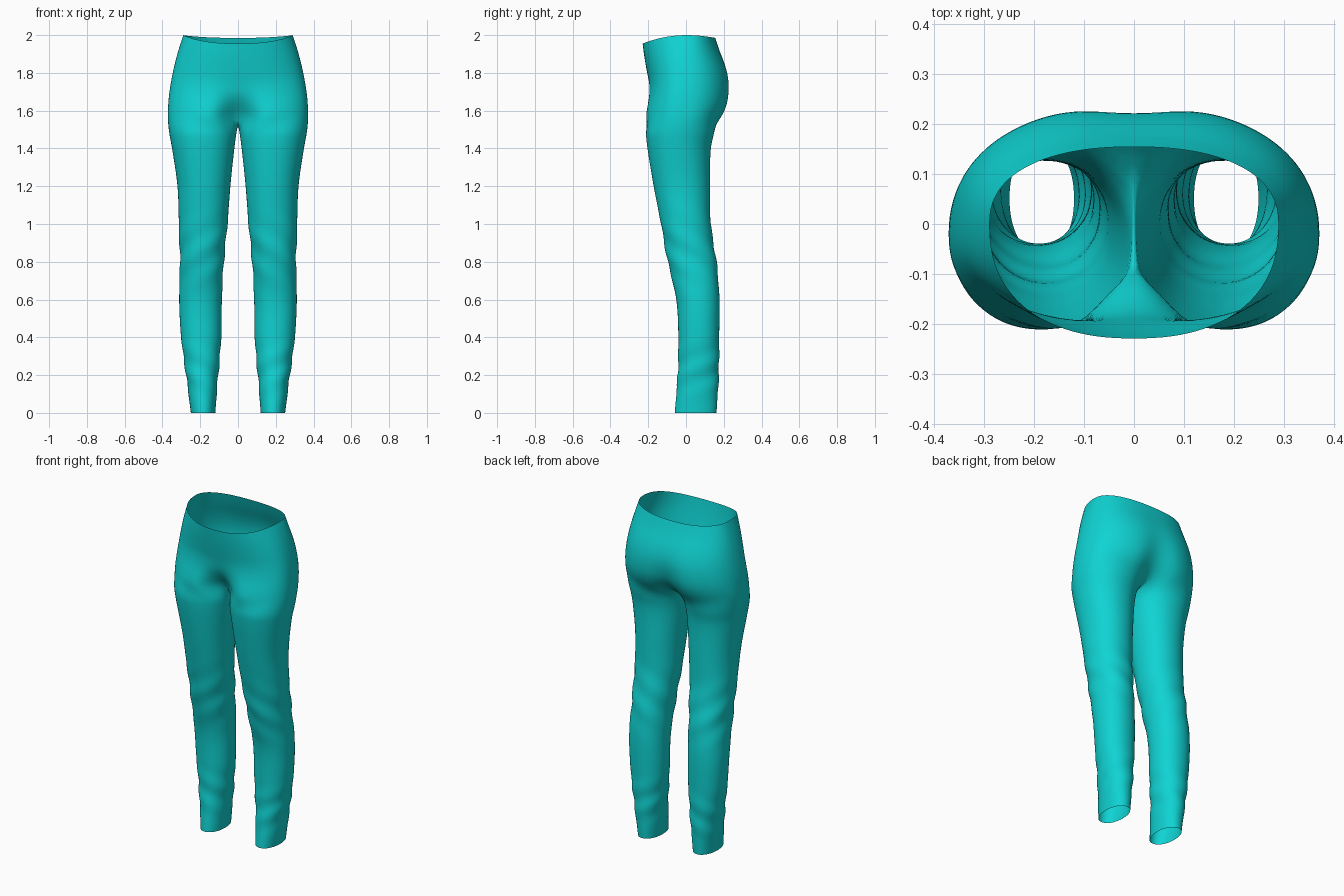
import bpy, bmesh, math

if "Cube" in bpy.data.objects:
    bpy.data.objects.remove(bpy.data.objects["Cube"], do_unlink=True)

M, K = 28, 5          # points round the outside, points along the crotch seam

# Pelvis rows: z, half width, front y, back y, centre front y, centre back y
PELVIS = [
    (1.56, .373, -.233, .200, -.085, .135),
    (1.62, .371, -.222, .228, -.135, .185),
    (1.69, .365, -.206, .238, -.178, .212),
    (1.77, .352, -.200, .234, -.195, .222),
    (1.85, .335, -.210, .212, -.210, .207),
    (1.93, .313, -.222, .178, -.222, .177),
    (2.00, .290, -.230, .155, -.230, .155),
]
# Leg rows: z, inner x, outer x, front y, back y
LEG = [
    (0.00, .120, .250, -.060, .162),
    (0.20, .105, .275, -.045, .174),
    (0.40, .088, .302, -.041, .176),
    (0.60, .085, .312, -.052, .178),
    (0.80, .075, .308, -.097, .162),
    (1.00, .055, .314, -.133, .132),
    (1.20, .040, .321, -.172, .128),
    (1.40, .019, .350, -.205, .132),
    (1.49, .007, .367, -.215, .152),
]


def sample(rows, z):
    """Smooth (Hermite) interpolation of a table of rows at height z."""
    n = len(rows)
    k = max(i for i in range(n - 1) if rows[i][0] <= z + 1e-9)
    a, b = rows[k], rows[k + 1]
    p, q = rows[max(k - 1, 0)], rows[min(k + 2, n - 1)]
    h = b[0] - a[0]
    u = (z - a[0]) / h
    out = []
    for j in range(1, len(a)):
        ma = (b[j] - p[j]) / (b[0] - p[0]) * h
        mb = (q[j] - a[j]) / (q[0] - a[0]) * h
        out.append((2*u**3 - 3*u*u + 1) * a[j] + (u**3 - 2*u*u + u) * ma
                   + (3*u*u - 2*u**3) * b[j] + (u**3 - u*u) * mb)
    return out


def power(v, p):
    return 0.0 if abs(v) < 1e-6 else math.copysign(abs(v) ** p, v)


def bump(z, mid, width):
    return math.exp(-((z - mid) / width) ** 2)


def pelvis_ring(z):
    """Half ring from centre front, round the side, to centre back."""
    w, yf, yb, cf, cb = sample(PELVIS, z)
    rise = max(0.0, (z - 1.6) / 0.4)
    ym = -.02 + .02 * rise
    pts = []
    for i in range(M + 1):
        t = math.pi * i / M
        x, c = w * power(math.sin(t), .87), power(math.cos(t), .85)
        edge, centre, dip = (yf, cf, .045) if c > 0 else (yb, cb, .015)
        y = ym + (edge - ym) * abs(c)
        y += (centre - edge) * math.exp(-(x / .085) ** 2)
        pts.append((x, y, z - dip * rise * c * c))
    return pts


def leg_ring(z):
    """Closed ring with soft diagonal folds at the knee and ankle."""
    xi, xo, yf, yb = sample(LEG, z)
    cx, cy, rx, ry = (xi + xo) / 2, (yf + yb) / 2, (xo - xi) / 2, (yb - yf) / 2
    angles = [-65 + 310 * i / M for i in range(M + 1)]
    angles += [245 + 50 * (j + 1) / (K + 1) for j in range(K)]
    pts = []
    for deg in angles:
        f = math.radians(deg)
        s, c = power(math.sin(f), .94), power(math.cos(f), .94)
        fold = .005 * bump(z, .85, .15) * math.sin(38 * z + 3 * f)
        fold += .006 * bump(z, .23, .11) * math.sin(46 * z - 2 * f)
        pts.append((cx + (rx + fold) * s, cy - (ry + fold) * c, z))
    return pts


bm = bmesh.new()


def add(pts):
    return [bm.verts.new(p) for p in pts]


def bridge(a, b, closed):
    n = len(a)
    for i in range(n if closed else n - 1):
        j = (i + 1) % n
        bm.faces.new((a[i], a[j], b[j], b[i]))


# Pelvis, from the top of the thigh to the waist
pelvis = [add(pelvis_ring(1.56 + .44 * i / 11)) for i in range(12)]
for lo, hi in zip(pelvis, pelvis[1:]):
    bridge(lo, hi, False)

# Crotch seam, from centre back to centre front
front, back = pelvis[0][0].co.y, pelvis[0][-1].co.y
seam = []
for j in range(K):
    u = (j + 1) / (K + 1)
    seam.append((0, back + (front - back) * u, 1.56 - .035 * math.sin(math.pi * u)))
thigh_top = pelvis[0] + add(seam)

# Leg, from hem to thigh
legs = [add(leg_ring(1.49 * i / 40)) for i in range(41)] + [thigh_top]
for lo, hi in zip(legs, legs[1:]):
    bridge(lo, hi, True)

bmesh.ops.recalc_face_normals(bm, faces=bm.faces)
# Keep the open shell facing outwards
bm.faces.ensure_lookup_table()
outer = max(bm.faces, key=lambda f: f.calc_center_median().x)
if outer.normal.x < 0:
    bmesh.ops.reverse_faces(bm, faces=bm.faces)

mesh = bpy.data.meshes.new("trousers")
bm.to_mesh(mesh)
bm.free()
trousers = bpy.data.objects.new("trousers", mesh)
bpy.context.collection.objects.link(trousers)

# Other half and smoothing
mirror = trousers.modifiers.new("mirror", 'MIRROR')
mirror.use_axis[0] = True
mirror.merge_threshold = .001
subdivide = trousers.modifiers.new("smooth", 'SUBSURF')
subdivide.levels = subdivide.render_levels = 1

# Cloth colour
cloth = bpy.data.materials.new("turquoise cloth")
cloth.use_nodes = True
colour = (.005, .65, .65, 1)
cloth.diffuse_color = colour
shader = next(n for n in cloth.node_tree.nodes if n.type == 'BSDF_PRINCIPLED')
shader.inputs["Base Color"].default_value = colour
mesh.materials.append(cloth)
for p in mesh.polygons:
    p.use_smooth = True
